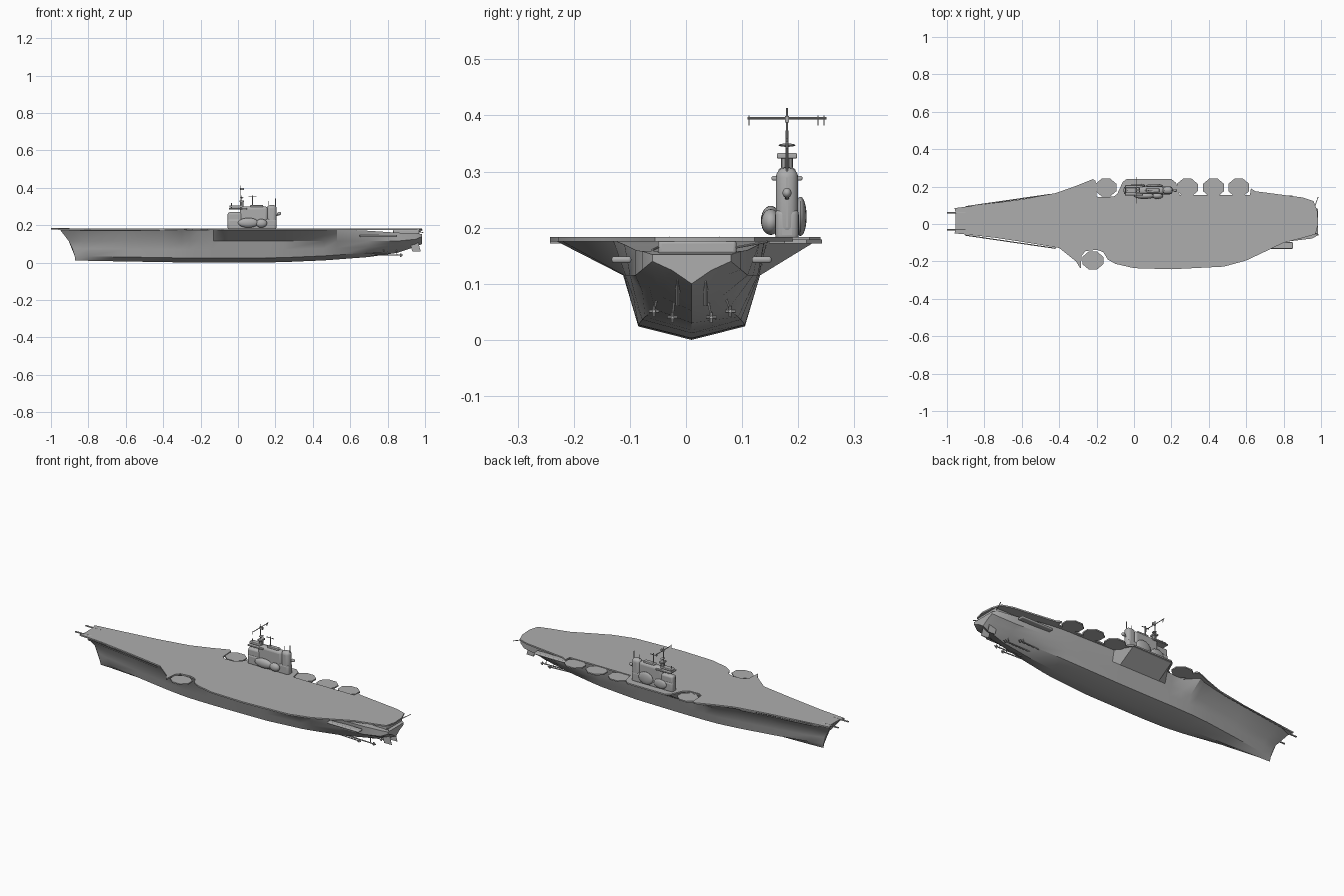
import bpy, bmesh, math
from mathutils import Vector

cube = bpy.data.objects.get("Cube")
if cube:
    bpy.data.objects.remove(cube, do_unlink=True)

grey = bpy.data.materials.new("ship grey")
grey.use_nodes = True
grey.diffuse_color = (0.42, 0.42, 0.42, 1)
grey.node_tree.nodes["Principled BSDF"].inputs["Base Color"].default_value = (0.42, 0.42, 0.42, 1)


def finish(name, bm, angle=35):
    bmesh.ops.recalc_face_normals(bm, faces=bm.faces)
    mesh = bpy.data.meshes.new(name)
    bm.to_mesh(mesh)
    bm.free()
    mesh.materials.append(grey)
    ob = bpy.data.objects.new(name, mesh)
    bpy.context.collection.objects.link(ob)
    bpy.ops.object.select_all(action='DESELECT')
    ob.select_set(True)
    bpy.context.view_layer.objects.active = ob
    bpy.ops.object.shade_smooth_by_angle(angle=math.radians(angle))
    return ob


def plate(name, outline, z0, z1):
    bm = bmesh.new()
    face = bm.faces.new([bm.verts.new((x, y, z0)) for x, y in outline])
    side = bmesh.ops.extrude_face_region(bm, geom=[face])["geom"]
    bmesh.ops.translate(bm, vec=(0, 0, z1 - z0),
                        verts=[v for v in side if isinstance(v, bmesh.types.BMVert)])
    return finish(name, bm)


def loft(name, rings, angle=35):
    bm = bmesh.new()
    loops = [[bm.verts.new(p) for p in ring] for ring in rings]
    n = len(loops[0])
    for a, b in zip(loops, loops[1:]):
        for i in range(n):
            j = (i + 1) % n
            bm.faces.new((a[i], a[j], b[j], b[i]))
    bm.faces.new(loops[0])
    bm.faces.new(loops[-1])
    return finish(name, bm, angle)


def box(name, centre, size, bevel=0.0):
    bm = bmesh.new()
    bmesh.ops.create_cube(bm, size=1)
    bmesh.ops.scale(bm, vec=size, verts=bm.verts)
    bmesh.ops.translate(bm, vec=centre, verts=bm.verts)
    ob = finish(name, bm)
    if bevel:
        mod = ob.modifiers.new("rounding", 'BEVEL')
        mod.width, mod.segments = bevel, 4
    return ob


def ball(name, centre, size):
    bm = bmesh.new()
    bmesh.ops.create_uvsphere(bm, u_segments=20, v_segments=12, radius=0.5)
    bmesh.ops.scale(bm, vec=size, verts=bm.verts)
    bmesh.ops.translate(bm, vec=centre, verts=bm.verts)
    return finish(name, bm)


def rod(name, a, b, r, r2=None):
    a, b = Vector(a), Vector(b)
    bm = bmesh.new()
    bmesh.ops.create_cone(bm, cap_ends=True, segments=10, radius1=r,
                          radius2=r if r2 is None else r2, depth=(b - a).length)
    bmesh.ops.rotate(bm, matrix=(b - a).to_track_quat('Z', 'Y').to_matrix(), verts=bm.verts)
    bmesh.ops.translate(bm, vec=(a + b) / 2, verts=bm.verts)
    return finish(name, bm)


# Hull stations: x, keel height, bilge and side half widths, top edges, top height
stations = [
    (-.87, .012, .003, .005, -.03, .06, .178), (-.8, .01, .016, .03, -.06, .10, .178),
    (-.6, .006, .05, .07, -.09, .13, .178), (-.4, .003, .08, .10, -.125, .165, .178),
    (-.3, .001, .09, .115, -.17, .19, .178), (-.26, 0, .092, .118, -.14, .21, .178),
    (-.2, 0, .094, .12, -.14, .145, .178), (-.13, 0, .095, .122, -.14, .145, .178),
    (-.09, 0, .095, .122, -.215, .15, .178), (-.05, 0, .095, .122, -.225, .23, .178),
    (.2, .002, .095, .122, -.235, .235, .178), (.25, .003, .095, .122, -.235, .145, .178),
    (.46, .012, .088, .12, -.225, .14, .178), (.53, .017, .083, .118, -.13, .14, .178),
    (.7, .03, .065, .11, -.11, .13, .17), (.85, .052, .052, .10, -.09, .11, .16),
    (.95, .085, .045, .088, -.078, .098, .158), (.985, .1, .035, .07, -.06, .08, .152),
]
rings = []
for x, keel, bilge, side, port, star, top in stations:
    rake = max(0, min(1, (-.6 - x) / .27)) * .085
    low, mid = keel + .024, max(.115, keel + .04)
    pts = [(star, top), (.01 + side, mid), (.01 + side * .5 + bilge * .5, (low + mid) / 2),
           (.01 + bilge, low), (.01, keel), (.01 - bilge, low),
           (.01 - side * .5 - bilge * .5, (low + mid) / 2), (.01 - side, mid), (port, top)]
    rings.append([(x - rake * (z / .18) ** 2, y, z) for y, z in pts])
loft("hull", rings)

# Flight deck with notches for the lifts
edge = [(-.96, .085), (-.88, .095), (-.6, .132), (-.42, .165), (-.32, .2), (-.22, .24),
        (-.205, .23), (-.2, .15), (-.18, .135), (-.12, .138), (-.09, .16), (-.06, .225),
        (-.04, .24), (.2, .24), (.225, .22), (.24, .155), (.62, .155), (.625, .19),
        (.65, .175), (.9, .142), (.96, .122), (.98, .07), (.985, 0), (.97, -.055),
        (.9, -.075), (.8, -.1), (.7, -.148), (.6, -.195), (.48, -.228), (.2, -.242),
        (0, -.236), (-.1, -.213), (-.14, -.19), (-.165, -.15), (-.2, -.138), (-.26, -.145),
        (-.28, -.17), (-.285, -.24), (-.31, -.2), (-.4, -.128), (-.6, -.095), (-.8, -.065),
        (-.96, -.05), (-.95, -.02), (-.95, .05)]
plate("flight_deck", edge, .175, .183)

# Eight-sided deck-edge lifts
for i, (x, y) in enumerate([(-.15, .195), (.285, .195), (.425, .195), (.56, .195), (-.22, -.195)]):
    outline = [(x + .056 * math.cos(math.radians(22.5 + 45 * k)) / .924,
                y + .047 * math.sin(math.radians(22.5 + 45 * k)) / .924) for k in range(8)]
    plate(f"lift_{i + 1}", outline, .172, .179)

# Galleries below the deck edge
box("stern_block", (.9, .02, .165), (.14, .14, .025), .006)
for name, y in (("right_gallery", -.115), ("left_gallery", .135)):
    box(name, (.75, y, .143), (.2, .035, .012), .005)
rod("bow_catwalk", (-.9, -.06, .172), (-.42, -.13, .172), .003)
rod("bow_catwalk_left", (-.9, .093, .172), (-.45, .158, .172), .003)

# Bow booms and anchors
for side, y in (("right", -.03), ("left", .06)):
    rod(f"{side}_bow_boom", (-1, y, .18), (-.9, y, .18), .004)
for s, name in ((-1, "right"), (1, "left")):
    rod(f"{name}_anchor_shank", (-.863, .01 + s * .024, .15), (-.857, .01 + s * .018, .12), .003)
    rod(f"{name}_anchor_arms", (-.872, .01 + s * .02, .127), (-.845, .01 + s * .024, .127), .003)

# Shafts, propellers and rudders
for i, (y, z, x) in enumerate([(-.057, .051, .8), (-.024, .04, .87), (.045, .04, .87), (.079, .051, .8)]):
    rod(f"shaft_{i + 1}", (x - .16, y * .9, z + .002), (x + .012, y, z), .003)
    rod(f"shaft_strut_{i + 1}", (x - .02, y, z), (x - .025, y * .8, z + .05), .002)
    for k in range(2):
        d = Vector((0, math.cos(k * math.pi / 2), math.sin(k * math.pi / 2))) * .009
        c = Vector((x, y, z))
        rod(f"propeller_{i + 1}_blades_{k + 1}", c - d, c + d, .003)
for name, y in (("right_rudder", -.015), ("left_rudder", .035)):
    loft(name, [[(.92 + dx, y - .004, z), (.965 + dx, y - .001, z),
                 (.965 + dx, y + .001, z), (.92 + dx, y + .004, z)]
                for dx, z in ((0, .11), (.005, .085), (.012, .06))])

# Stern whips
rod("left_stern_whip", (.965, .09, .165), (.985, .145, .175), .002)
rod("right_stern_whip", (.97, -.05, .165), (.99, -.06, .16), .002)

# Island body with rounded side housings
box("island_base", (.075, .18, .205), (.26, .042, .06), .012)
box("island_body", (.085, .18, .255), (.15, .04, .09), .015)
box("aft_tower", (.18, .18, .245), (.052, .04, .125), .018)
box("fore_house", (-.015, .18, .225), (.08, .036, .09), .012)
ball("right_large_housing", (.055, .151, .213), (.11, .035, .052))
ball("right_small_housing", (.125, .151, .21), (.06, .034, .046))
ball("left_tall_housing", (.11, .204, .22), (.09, .022, .07))
ball("left_low_housing", (.02, .204, .212), (.08, .02, .052))
ball("fore_dome", (-.03, .18, .245), (.05, .036, .04))
box("bridge_platform", (.0, .18, .288), (.095, .055, .008), .003)
box("bridge_wing", (-.01, .18, .3), (.07, .03, .012), .004)
box("funnel_top", (.1, .18, .302), (.07, .024, .012), .004)
rod("radar_support", (.02, .18, .26), (.02, .18, .33), .011)
box("radar_head", (.02, .18, .328), (.026, .036, .01), .003)
ball("radar_cap", (.02, .18, .347), (.02, .03, .006))
ball("aft_dome", (.22, .18, .262), (.022, .016, .018))
rod("aft_dome_arm", (.19, .18, .25), (.22, .18, .257), .004)

# Masts and aerials
rod("main_mast", (.015, .18, .33), (.015, .18, .413), .003, .0015)
rod("main_yard", (.015, .11, .395), (.015, .25, .395), .002)
for i, y in enumerate((.112, .235, .246)):
    rod(f"yard_aerial_{i + 1}", (.015, y, .382), (.015, y, .4), .001)
box("yard_panel", (.022, .18, .393), (.02, .008, .012))
rod("middle_mast", (.078, .18, .3), (.078, .18, .36), .003)
rod("middle_yard", (.055, .18, .352), (.1, .18, .352), .002)
rod("aft_mast", (.2, .18, .29), (.2, .18, .342), .002)
rod("aft_aerial", (.165, .18, .3), (.165, .18, .33), .002)
rod("fore_aerial", (-.035, .18, .29), (-.035, .18, .318), .002)
